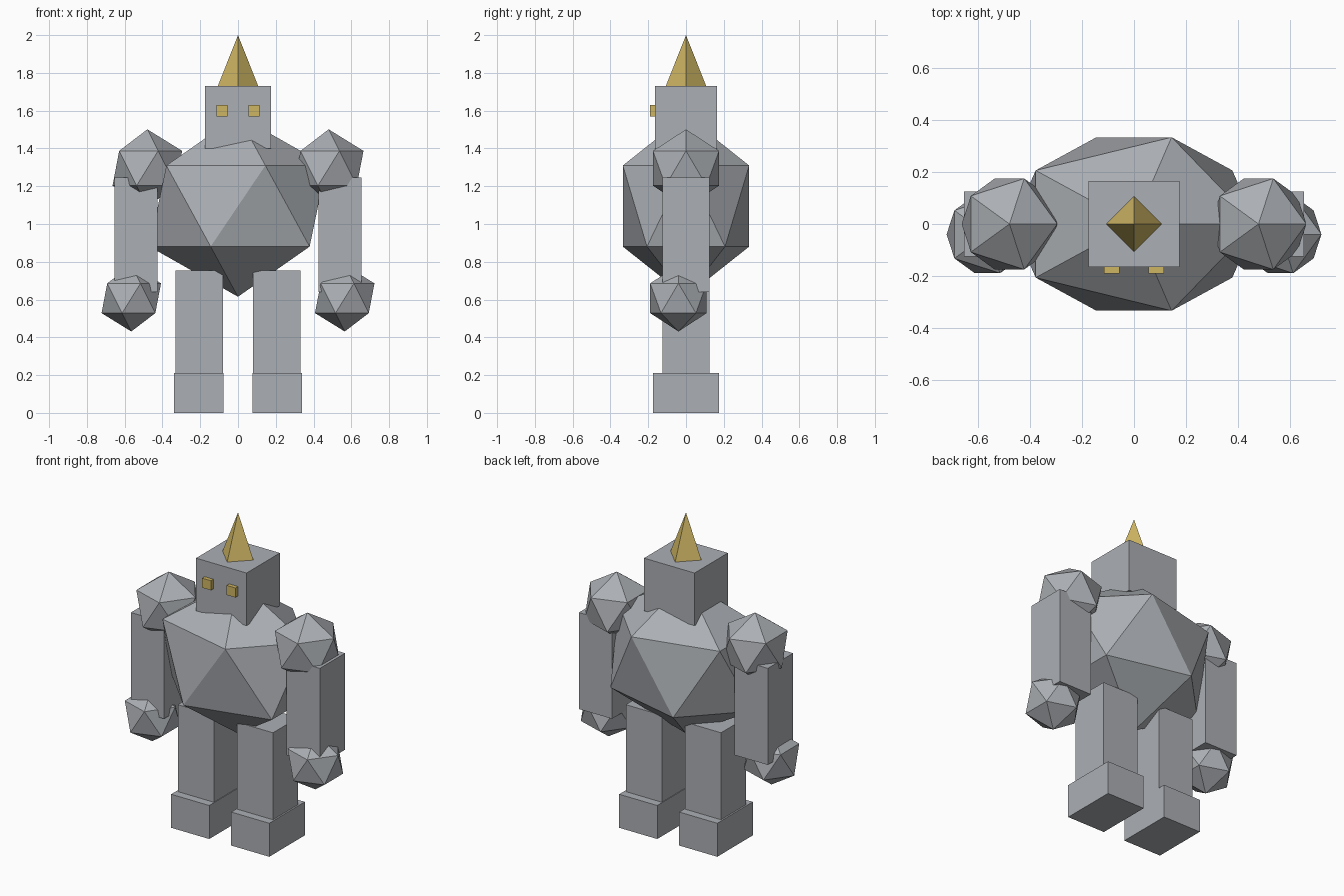
import bpy

default = bpy.data.objects.get("Cube")
if default:
    bpy.data.objects.remove(default, do_unlink=True)


def make_material(name, rgb):
    mat = bpy.data.materials.new(name)
    mat.use_nodes = True
    color = (*rgb, 1.0)
    mat.diffuse_color = color
    mat.node_tree.nodes["Principled BSDF"].inputs["Base Color"].default_value = color
    return mat


stone = make_material("stone grey", (0.41, 0.43, 0.456))
gold = make_material("dull gold", (0.62, 0.465, 0.125))


def finish(name, mat, scale=(1, 1, 1)):
    obj = bpy.context.object
    obj.name = name
    obj.scale = scale
    bpy.ops.object.transform_apply(location=False, rotation=False, scale=True)
    obj.data.materials.append(mat)
    return obj


def box(name, center, size, mat=stone):
    bpy.ops.mesh.primitive_cube_add(size=1, location=center)
    return finish(name, mat, size)


def boulder(name, center, radii):
    bpy.ops.mesh.primitive_ico_sphere_add(subdivisions=1, radius=1, location=center)
    return finish(name, stone, radii)


# Torso and head
boulder("torso", (0, 0, 1.095), (0.524, 0.393, 0.48))
box("head", (0, 0, 1.565), (0.35, 0.33, 0.33))

# Four-sided horn with its corners on the axes
bpy.ops.mesh.primitive_cone_add(vertices=4, radius1=0.107, radius2=0, depth=0.27,
                                location=(0, 0, 1.865))
finish("horn", gold)

# Paired parts
for side, s in (("left", 1), ("right", -1)):
    box(side + "_eye", (s * 0.085, -0.175, 1.6), (0.06, 0.03, 0.06), gold)
    boulder(side + "_shoulder", (s * 0.48, 0, 1.295), (0.206, 0.206, 0.206))
    box(side + "_arm", (s * 0.54, 0, 0.943), (0.23, 0.25, 0.605))
    boulder(side + "_fist", (s * 0.565, -0.04, 0.607), (0.176, 0.176, 0.176))
    box(side + "_leg", (s * 0.205, 0, 0.48), (0.25, 0.25, 0.55))
    box(side + "_foot", (s * 0.208, 0, 0.105), (0.264, 0.352, 0.21))
